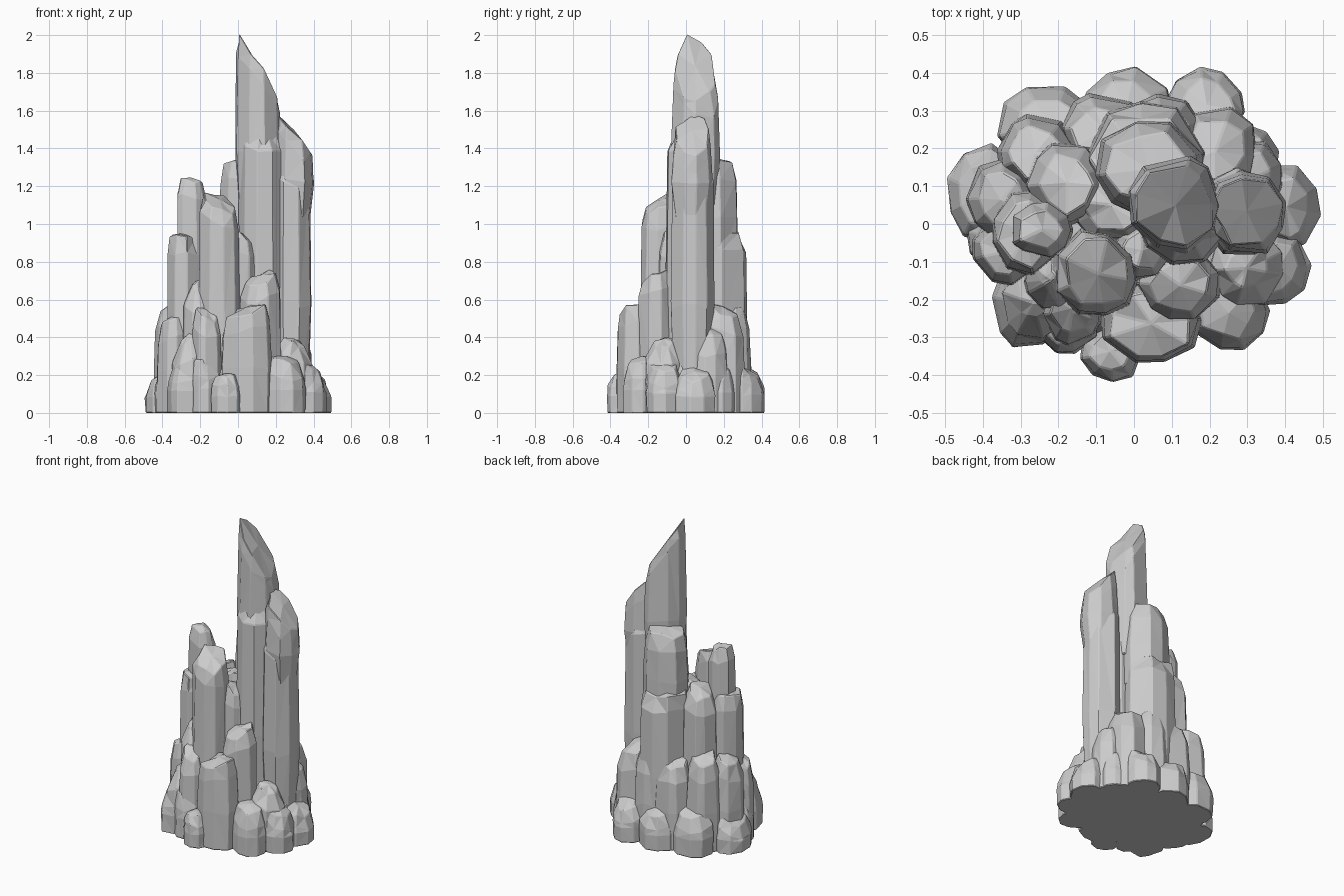
import bpy
import bmesh
import math
import random

random.seed(11)

cube = bpy.data.objects.get("Cube")
if cube:
    bpy.data.objects.remove(cube, do_unlink=True)

stone = bpy.data.materials.new("pale_grey_stone")
stone.use_nodes = True
GREY = (0.6, 0.6, 0.6, 1)
stone.diffuse_color = GREY
stone.node_tree.nodes["Principled BSDF"].inputs["Base Color"].default_value = GREY
stone.node_tree.nodes["Principled BSDF"].inputs["Roughness"].default_value = 0.9


def rock(name, at, size, height, slope=(0, 0), bottom=0, cap=0.68, foot=1.0, sides=9):
    """Faceted stone column with a chipped shoulder and a sloping top."""
    bm = bmesh.new()
    span = height - bottom
    shoulder = min(0.09, span * 0.28)
    # each level: height, radius factor, share of the top slope, roughness
    levels = [(bottom, foot, 0, 0.03),
              (bottom + span * 0.45, 1.02, 0.15, 0.03),
              (height - shoulder, 0.95, 0.9, 0.04),
              (height, cap, 1, 0.14)]
    turn = random.uniform(0, math.tau)
    corners = [(turn + math.tau * (i + random.uniform(-0.25, 0.25)) / sides,
                random.uniform(0.98, 1.09)) for i in range(sides)]
    rings = []
    for z, factor, tilt, rough in levels:
        ring = []
        for angle, reach in corners:
            r = factor * reach * random.uniform(1 - rough, 1 + rough)
            dx, dy = math.cos(angle) * size[0] * r, math.sin(angle) * size[1] * r
            lift = tilt * (slope[0] * dx + slope[1] * dy)
            if tilt > 0.5:
                lift += random.uniform(-0.2, 0.15) * shoulder
            ring.append(bm.verts.new((at[0] + dx, at[1] + dy, max(bottom, z + lift))))
        rings.append(ring)
    for low, high in zip(rings, rings[1:]):
        for i in range(sides):
            j = (i + 1) % sides
            bm.faces.new((low[i], low[j], high[j], high[i]))
    bm.faces.new(rings[0][::-1])
    # low peak over the top ring
    peak = sum((v.co for v in rings[-1]), rings[-1][0].co * 0) / sides
    peak.z += shoulder * 0.2
    tip = bm.verts.new(peak)
    for i in range(sides):
        bm.faces.new((rings[-1][i], rings[-1][(i + 1) % sides], tip))
    bmesh.ops.triangulate(bm, faces=bm.faces[:])
    bmesh.ops.recalc_face_normals(bm, faces=bm.faces[:])
    mesh = bpy.data.meshes.new(name)
    bm.to_mesh(mesh)
    bm.free()
    mesh.materials.append(stone)
    obj = bpy.data.objects.new(name, mesh)
    bpy.context.collection.objects.link(obj)
    bevel = obj.modifiers.new("worn_edges", "BEVEL")
    bevel.width = 0.004
    bevel.angle_limit = math.radians(25)


# Tall spire and the columns that carry it
rock("spire_tip", at=(.112, .05), size=(.12, .125), height=1.82, slope=(-1.6, -.3), bottom=1.0, cap=.88, foot=.88)
rock("spire_column", at=(.13, .01), size=(.12, .115), height=1.5, slope=(-.3, .2), cap=.6)
rock("left_column_top", at=(.3, .03), size=(.1, .112), height=1.48, slope=(-1.15, 0), bottom=1.03, cap=.85, foot=.8)
rock("left_column", at=(.285, .03), size=(.103, .115), height=1.3, slope=(-.6, 0), foot=.82)
rock("rear_column_top", at=(.04, .15), size=(.135, .125), height=1.33, slope=(.1, -.1), bottom=.8, cap=.78)
rock("rear_column", at=(.025, .175), size=(.16, .145), height=.97, slope=(0, -.2), cap=.8)

# Shorter columns on the right side
rock("right_tall_column", at=(-.245, -.015), size=(.08, .075), height=1.23, slope=(-.25, .1))
rock("right_front_column", at=(-.1, -.13), size=(.11, .115), height=1.12, slope=(-.45, .4), cap=.75)
rock("right_column_base", at=(-.285, -.02), size=(.09, .11), height=.94, cap=.75)
rock("right_rear_column", at=(-.18, .11), size=(.1, .11), height=.97, slope=(.4, -.2))
rock("right_inner_column", at=(-.06, .05), size=(.1, .1), height=.98, slope=(.3, 0))
rock("front_inner_column", at=(.02, -.07), size=(.07, .08), height=.94, slope=(-.6, 0))

# Middle tier
rock("front_step_upper", at=(.12, -.16), size=(.105, .1), height=.72, slope=(.3, .4))
rock("front_step_lower", at=(.045, -.265), size=(.13, .105), height=.54, slope=(.35, .2), cap=.8)
rock("front_shard", at=(-.22, -.15), size=(.07, .08), height=.68, slope=(.2, .6), cap=.3)
rock("front_right_block", at=(-.165, -.23), size=(.075, .09), height=.53, slope=(-.3, .5))
rock("front_right_shard", at=(-.265, -.21), size=(.09, .1), height=.4, slope=(.8, .5), cap=.4)
rock("right_block", at=(-.35, .07), size=(.09, .1), height=.57, slope=(.4, 0))
rock("right_front_block", at=(-.34, -.07), size=(.085, .09), height=.5, slope=(.5, 0))
rock("rear_right_block", at=(-.26, .19), size=(.1, .1), height=.59, slope=(.2, -.3))
rock("rear_block", at=(-.08, .25), size=(.11, .09), height=.54, slope=(0, -.3))
rock("rear_left_block", at=(.08, .25), size=(.1, .09), height=.57, slope=(0, -.4))
rock("left_rear_block", at=(.215, .195), size=(.11, .115), height=.54, slope=(-.2, -.3))
rock("left_block", at=(.31, .12), size=(.085, .1), height=.43, slope=(-.5, 0))
rock("left_front_block", at=(.3, -.12), size=(.1, .1), height=.38, slope=(-.5, .2), cap=.5)

# Ring of low boulders at the foot
rock("foot_front", at=(-.06, -.34), size=(.08, .075), height=.2)
rock("foot_front_left", at=(.25, -.235), size=(.105, .1), height=.28, slope=(-.2, .2))
rock("foot_front_right", at=(-.285, -.215), size=(.09, .11), height=.27, slope=(.3, .3))
rock("foot_front_middle", at=(-.18, -.26), size=(.085, .08), height=.3, slope=(0, .4))
rock("foot_left_front", at=(.38, -.115), size=(.085, .095), height=.25, slope=(-.6, 0))
rock("foot_left", at=(.405, .045), size=(.085, .11), height=.21, slope=(-.7, 0))
rock("foot_left_rear", at=(.3, .17), size=(.085, .09), height=.25, slope=(-.3, -.2))
rock("foot_rear_left", at=(.19, .31), size=(.1, .1), height=.23, slope=(0, -.5))
rock("foot_rear", at=(-.02, .31), size=(.115, .1), height=.24, slope=(0, -.4))
rock("foot_rear_right", at=(-.225, .26), size=(.13, .105), height=.27, slope=(0, -.4))
rock("foot_right", at=(-.4, .08), size=(.088, .125), height=.2, slope=(.6, 0))
rock("foot_right_front", at=(-.37, -.04), size=(.07, .07), height=.24, slope=(.5, 0))

# Solid core closing the gaps between the stones
rock("inner_core", at=(0, 0), size=(.36, .3), height=.3, sides=16, cap=.85)
